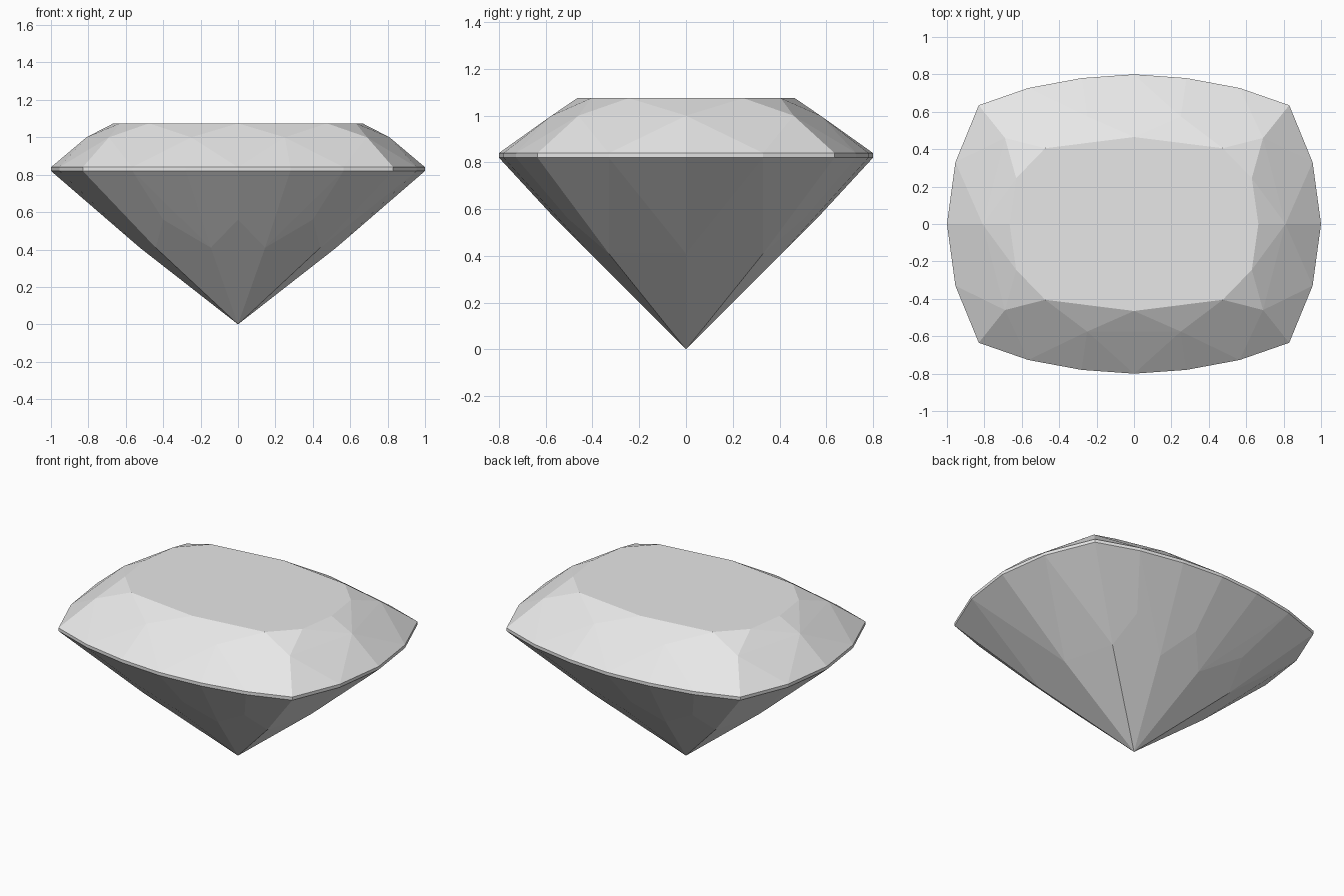
import bpy
import bmesh
import math

cube = bpy.data.objects.get("Cube")
if cube:
    bpy.data.objects.remove(cube, do_unlink=True)

# One pale grey for the whole stone
grey = bpy.data.materials.new("pale_grey")
grey.use_nodes = True
colour = (0.8, 0.8, 0.8, 1)
grey.diffuse_color = colour
grey.node_tree.nodes["Principled BSDF"].inputs["Base Color"].default_value = colour

GIRDLE_LOW, GIRDLE_HIGH = 0.82, 0.84

# Quarter of each ring of facet corners, mirrored over x and y
girdle = [(1, 0), (0.955, 0.33), (0.83, 0.635), (0.565, 0.727), (0.28, 0.78), (0, 0.8)]
table = [(0.665, 0, 1.075), (0.63, 0.245, 1.075), (0.475, 0.405, 1.075), (0, 0.465, 1.075)]
crown = [(0.81, 0, 1.0), (0.69, 0.46, 1.0), (0.25, 0.575, 1.0)]
pavilion = [(0.525, 0, 0.41), (0.44, 0.33, 0.41), (0.145, 0.41, 0.41),
            (0.4, 0.505, 0.56), (0, 0.56, 0.56), (0, 0, 0)]


def mirrored(points):
    """Return every point reflected into all four quarters, without repeats."""
    return {(sx * x, sy * y, z) for x, y, z in points for sx in (1, -1) for sy in (1, -1)}


# The cut stone is convex, so its facets are the hull of the facet corners
corners = table + crown + pavilion
corners += [(x, y, z) for x, y in girdle for z in (GIRDLE_LOW, GIRDLE_HIGH)]

bm = bmesh.new()
for co in sorted(mirrored(corners)):
    bm.verts.new(co)
hull = bmesh.ops.convex_hull(bm, input=bm.verts[:])
loose = [v for v in bm.verts if not v.link_faces]
bmesh.ops.delete(bm, geom=loose, context="VERTS")

# Merge coplanar triangles into clean facets
bmesh.ops.dissolve_limit(bm, angle_limit=math.radians(0.5), verts=bm.verts[:], edges=bm.edges[:])
bmesh.ops.recalc_face_normals(bm, faces=bm.faces[:])

mesh = bpy.data.meshes.new("cut_gemstone")
bm.to_mesh(mesh)
bm.free()
mesh.materials.append(grey)
gem = bpy.data.objects.new("cut_gemstone", mesh)
bpy.context.collection.objects.link(gem)
